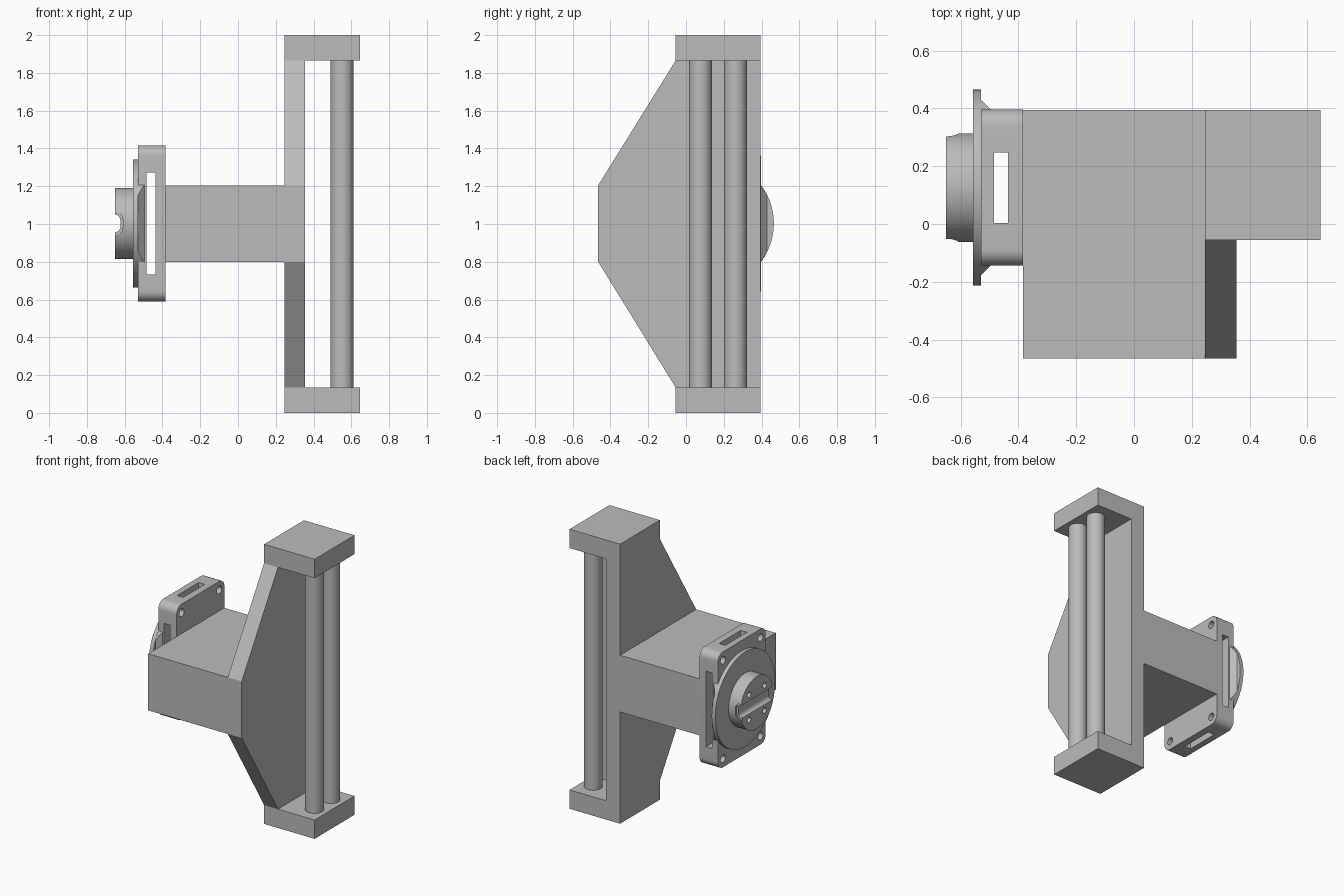
import bpy, bmesh, math
from mathutils import Vector

if "Cube" in bpy.data.objects:
    bpy.data.objects.remove(bpy.data.objects["Cube"])

grey = bpy.data.materials.new("plain grey")
grey.use_nodes = True
COLOUR = (0.5, 0.5, 0.5, 1)
grey.diffuse_color = COLOUR
grey.node_tree.nodes["Principled BSDF"].inputs["Base Color"].default_value = COLOUR

CY, CZ = 0.126, 1.003      # axis of the mount, which runs along x


def prism(name, points, axis, lo, hi):
    """Extrude a 2D outline along an axis; outline uses the other two axes in order."""
    def place(p, t):
        co = list(p)
        co.insert(axis, t)
        return Vector(co)
    bm = bmesh.new()
    base = bm.faces.new([bm.verts.new(place(p, lo)) for p in points])
    top = bmesh.ops.extrude_face_region(bm, geom=[base])["geom"]
    shift = place((0, 0), hi - lo)
    bmesh.ops.translate(bm, vec=shift, verts=[v for v in top if isinstance(v, bmesh.types.BMVert)])
    bmesh.ops.recalc_face_normals(bm, faces=bm.faces)
    mesh = bpy.data.meshes.new(name)
    bm.to_mesh(mesh)
    bm.free()
    mesh.materials.append(grey)
    obj = bpy.data.objects.new(name, mesh)
    bpy.context.collection.objects.link(obj)
    return obj


def rect(a0, a1, b0, b1):
    return [(a0, b0), (a1, b0), (a1, b1), (a0, b1)]


def circle(a, b, r, n):
    return [(a + r * math.cos(math.tau * i / n), b + r * math.sin(math.tau * i / n)) for i in range(n)]


def rounded(a, b, ha, hb, r, n=8):
    """Rounded rectangle around a centre."""
    out = []
    for k, (sa, sb) in enumerate([(1, 1), (-1, 1), (-1, -1), (1, -1)]):
        for i in range(n + 1):
            t = (k + i / n) * math.pi / 2
            out.append((a + sa * (ha - r) + r * math.cos(t), b + sb * (hb - r) + r * math.sin(t)))
    return out


def cut(obj, tools, operation="DIFFERENCE"):
    """Apply boolean tools to an object and discard them."""
    for tool in tools:
        mod = obj.modifiers.new("cut", "BOOLEAN")
        mod.operation, mod.solver, mod.object = operation, "EXACT", tool
        bpy.context.view_layer.objects.active = obj
        bpy.ops.object.modifier_apply(modifier=mod.name)
        bpy.data.objects.remove(tool)


def smooth(obj):
    bpy.ops.object.select_all(action="DESELECT")
    obj.select_set(True)
    bpy.context.view_layer.objects.active = obj
    bpy.ops.object.shade_smooth_by_angle(angle=math.radians(30))


# C-shaped frame: back plate with both end caps
X0, X1, X2 = 0.245, 0.355, 0.645
prism("frame", [(X0, 0), (X2, 0), (X2, 0.135), (X1, 0.135), (X1, 1.865),
                (X2, 1.865), (X2, 2), (X0, 2)], 1, -0.055, 0.395)

# Tapered fin and arm block
prism("tapered_fin", [(-0.055, 0.135), (-0.055, 1.865), (-0.465, 1.205), (-0.465, 0.8)], 0, X0, X1)
prism("arm", rect(-0.385, X0, -0.465, 0.395), 2, 0.8, 1.205)

# Guide rods
for side, y in (("front", 0.077), ("back", 0.262)):
    smooth(prism(side + "_rod", circle(0.551, y, 0.061, 48), 2, 0.13, 1.87))

# Mount housing: rounded block with crossing slots and corner screw holes
housing = prism("mount_housing", rounded(CY, CZ, 0.27, 0.413, 0.055), 0, -0.53, -0.385)
tools = [prism("slot_cutter", rect(-0.485, -0.436, CY - 0.122, CY + 0.122), 2, 0.5, 1.5),
         prism("slot_cutter", rect(-0.485, -0.436, CZ - 0.27, CZ + 0.27), 1, -0.3, 0.6)]
for sy in (-1, 1):
    for sz in (-1, 1):
        tools.append(prism("hole_cutter", circle(CY + sy * 0.212, CZ + sz * 0.352, 0.027, 20), 0, -0.6, -0.3))
cut(housing, tools)
smooth(housing)

# Round flange, and the sloped supports under its overhanging sides
smooth(prism("flange", circle(CY, CZ, 0.339, 96), 0, -0.557, -0.529))
supports = prism("flange_supports", circle(CY, CZ, 0.3385, 96), 0, -0.54, -0.49)
wedge = prism("wedge", [(-0.55, CY - 0.325), (-0.495, CY - 0.269),
                        (-0.495, CY + 0.269), (-0.55, CY + 0.325)], 2, 0.5, 1.5)
cut(supports, [wedge], "INTERSECT")
smooth(supports)

# Hub with a rounded cross groove, flared groove ends and four pin holes
hub = prism("hub", circle(CY, CZ, 0.188, 72), 0, -0.65, -0.55)
tools = [prism("groove_cutter", rounded(-0.67, CZ, 0.047, 0.047, 0.03), 1, -0.3, 0.6)]
for lo, hi in ((-0.3, CY - 0.172), (CY + 0.172, 0.6)):
    tools.append(prism("flare_cutter", rounded(-0.67, CZ, 0.06, 0.062, 0.04), 1, lo, hi))
for sy in (-1, 1):
    for sz in (-1, 1):
        tools.append(prism("pin_cutter", circle(CY + sy * 0.088, CZ + sz * 0.09, 0.02, 20), 0, -0.7, -0.57))
cut(hub, tools)
smooth(hub)
